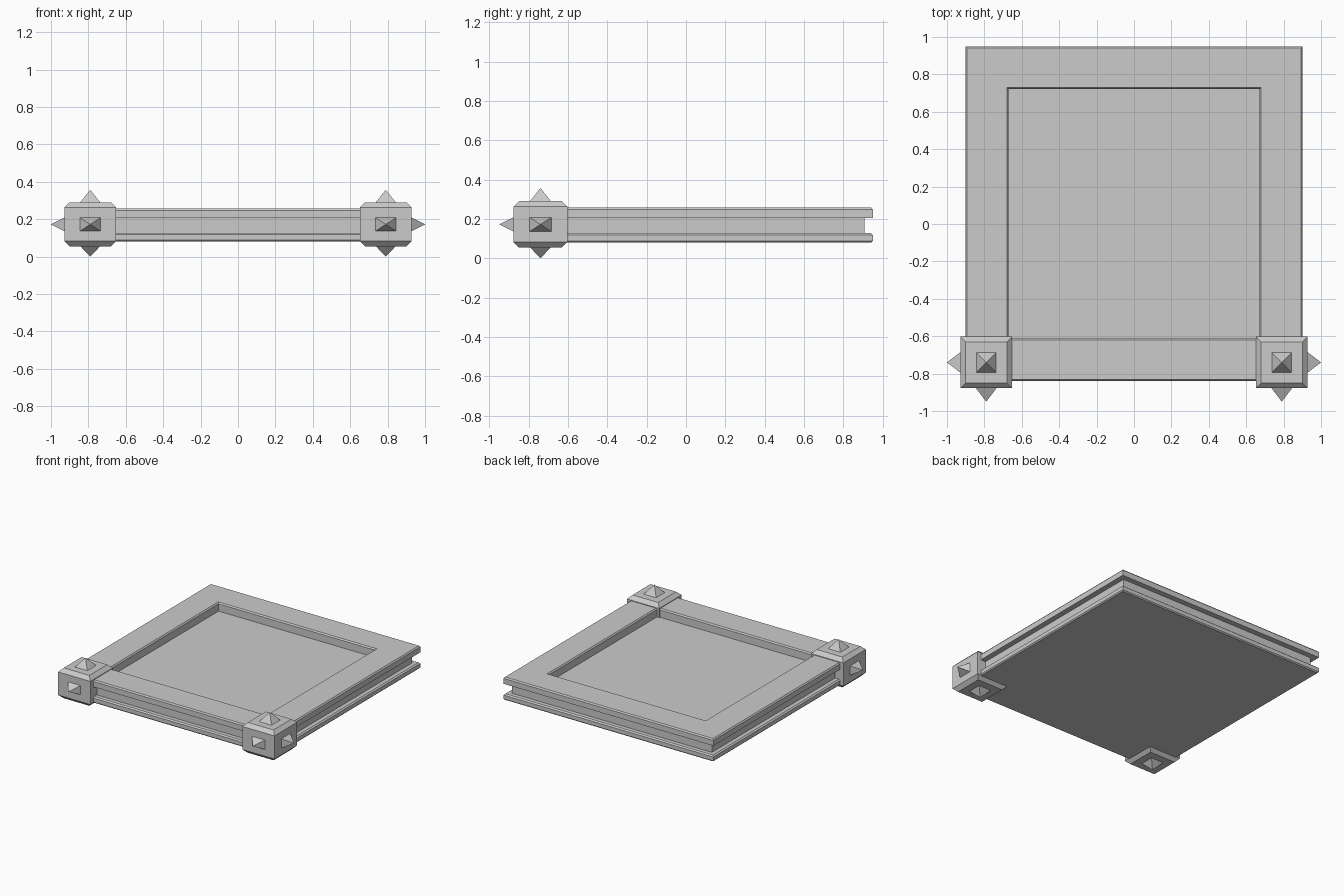
import bpy, bmesh
from mathutils import Vector

if "Cube" in bpy.data.objects:
    bpy.data.objects.remove(bpy.data.objects["Cube"])


def new_object(name, bm):
    bmesh.ops.recalc_face_normals(bm, faces=bm.faces)
    mesh = bpy.data.meshes.new(name)
    bm.to_mesh(mesh)
    bm.free()
    obj = bpy.data.objects.new(name, mesh)
    bpy.context.collection.objects.link(obj)
    return obj


def add_stack(bm, centre, half, profile):
    """Skin rectangular rings given as (inset, z), capped at both ends."""
    rings = []
    for inset, z in profile:
        hx, hy = half[0] - inset, half[1] - inset
        rings.append([bm.verts.new((centre[0] + sx * hx, centre[1] + sy * hy, z))
                      for sx, sy in ((-1, -1), (1, -1), (1, 1), (-1, 1))])
    for a, b in zip(rings, rings[1:]):
        for i in range(4):
            j = (i + 1) % 4
            bm.faces.new((a[i], a[j], b[j], b[i]))
    bm.faces.new(rings[0][::-1])
    bm.faces.new(rings[-1])


def add_spike(bm, base, direction, u, v, length=0.07):
    """Closed four-sided pyramid; u and v are the half sides of its base."""
    base, d, u, v = Vector(base), Vector(direction), Vector(u), Vector(v)
    ring = [bm.verts.new(base + u * a + v * b)
            for a, b in ((-1, -1), (1, -1), (1, 1), (-1, 1))]
    tip = bm.verts.new(base + d * length)
    bm.faces.new(ring[::-1])
    for i in range(4):
        bm.faces.new((ring[i], ring[(i + 1) % 4], tip))


# Grooved frame with sunken panel
bm = bmesh.new()
add_stack(bm, (0, 0.055), (0.9, 0.895), [
    (0.008, 0.08), (0, 0.088), (0, 0.118), (0.01, 0.127), (0.042, 0.127),
    (0.042, 0.205), (0, 0.205), (0, 0.247), (0.008, 0.257),
    (0.22, 0.257), (0.228, 0.247), (0.228, 0.19)])
new_object("grooved_frame", bm)

# Corner blocks with pyramid studs on the outward faces
W, H = 0.055, 0.036
for side, label in ((-1, "left"), (1, "right")):
    cx, cy, cz, r = side * 0.79, -0.74, 0.172, 0.138
    bm = bmesh.new()
    add_stack(bm, (cx, cy), (r, r),
              [(0.028, 0.055), (0, 0.083), (0, 0.262), (0.028, 0.29)])
    new_object(label + "_corner_block", bm)

    bm = bmesh.new()
    add_spike(bm, (cx, cy, 0.288), (0, 0, 1), (W, 0, 0), (0, W, 0), 0.069)
    add_spike(bm, (cx, cy, 0.057), (0, 0, -1), (W, 0, 0), (0, W, 0), 0.057)
    add_spike(bm, (cx, cy - r, cz), (0, -1, 0), (W, 0, 0), (0, 0, H), 0.072)
    add_spike(bm, (cx + side * r, cy, cz), (side, 0, 0), (0, W, 0), (0, 0, H), 0.072)
    new_object(label + "_corner_studs", bm)
